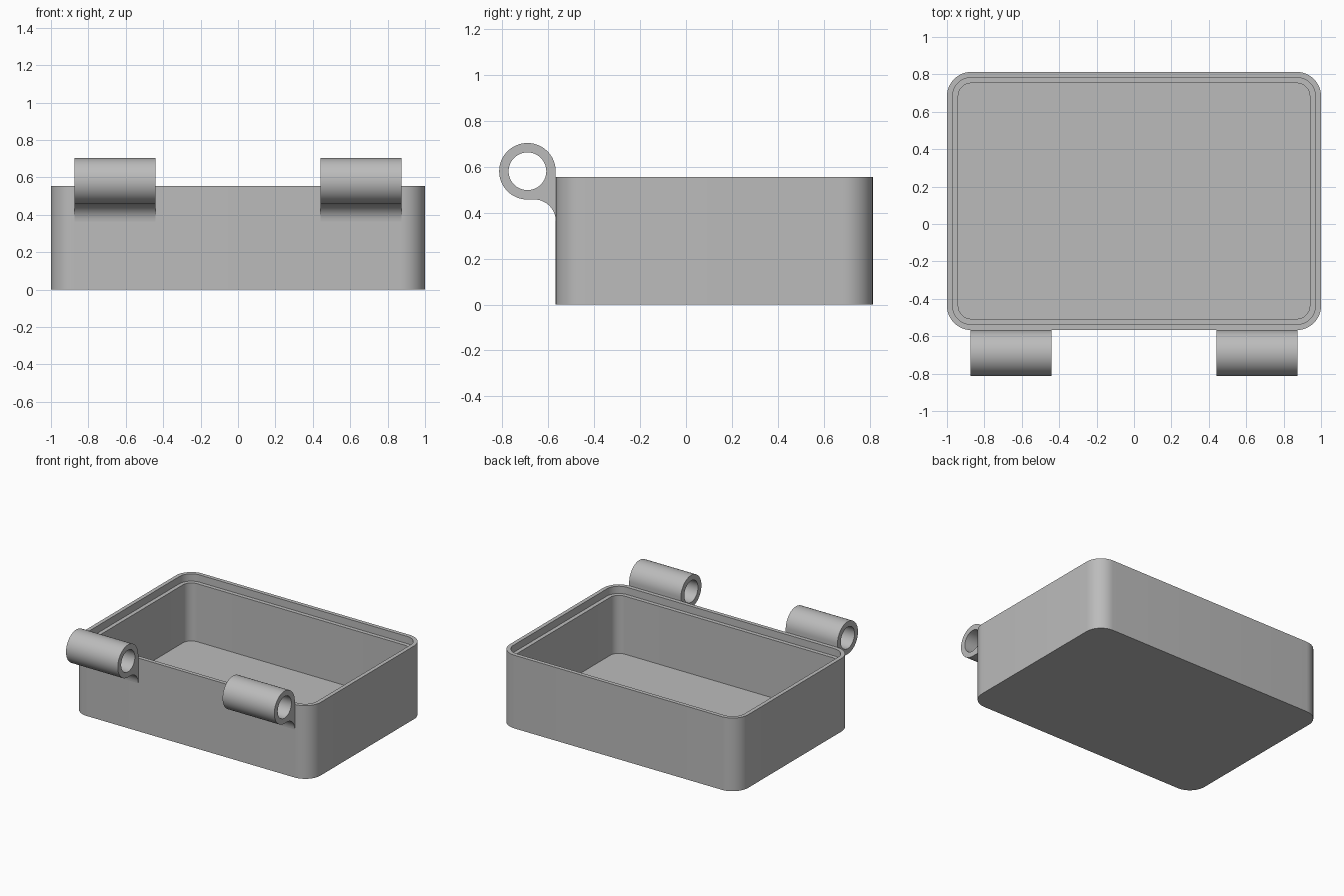
import bpy, bmesh
from math import pi, cos, sin, radians
from mathutils import Vector

cube = bpy.data.objects.get("Cube")
if cube:
    bpy.data.objects.remove(cube, do_unlink=True)

grey = bpy.data.materials.new("plain grey")
grey.use_nodes = True
grey.diffuse_color = (0.5, 0.5, 0.5, 1)
grey.node_tree.nodes["Principled BSDF"].inputs["Base Color"].default_value = (0.5, 0.5, 0.5, 1)

FRONT, BACK, HEIGHT, CORNER = -0.567, 0.813, 0.555, 0.13
LIP, WALL, LEDGE_Z, FLOOR_Z = 0.03, 0.06, 0.50, 0.06


def smooth(obj):
    bpy.ops.object.select_all(action='DESELECT')
    obj.select_set(True)
    bpy.context.view_layer.objects.active = obj
    bpy.ops.object.shade_smooth_by_angle(angle=radians(30))


def arc(centre, radius, start, end, steps):
    return [(centre[0] + radius * cos(start + (end - start) * i / steps),
             centre[1] + radius * sin(start + (end - start) * i / steps))
            for i in range(steps + 1)]


def rounded_outline(inset):
    """Rounded rectangle, moved inwards by inset."""
    x, points = 1 - CORNER, []
    low, high = FRONT + CORNER, BACK - CORNER
    for i, centre in enumerate([(x, high), (-x, high), (-x, low), (x, low)]):
        points += arc(centre, CORNER - inset, i * pi / 2, (i + 1) * pi / 2, 12)
    return points


# Open tray: outer wall, rim, ledge, inner wall and floor as stacked outlines
bm = bmesh.new()
levels = [(0, 0), (0, HEIGHT), (LIP, HEIGHT), (LIP, LEDGE_Z), (WALL, LEDGE_Z), (WALL, FLOOR_Z)]
rings = [[bm.verts.new((x, y, z)) for x, y in rounded_outline(inset)] for inset, z in levels]
for a, b in zip(rings, rings[1:]):
    for i in range(len(a)):
        j = (i + 1) % len(a)
        bm.faces.new((a[i], a[j], b[j], b[i]))
bm.faces.new(rings[0][::-1])
bm.faces.new(rings[-1])
bmesh.ops.recalc_face_normals(bm, faces=bm.faces)
mesh = bpy.data.meshes.new("tray")
bm.to_mesh(mesh)
bm.free()
tray = bpy.data.objects.new("tray", mesh)
bpy.context.collection.objects.link(tray)
mesh.materials.append(grey)
smooth(tray)

# Hinge knuckles: side profile with a pin hole, blended into the wall by a fillet
PIN = (-0.69, 0.58)
RADIUS, HOLE, FILLET = 0.123, 0.082, 0.093
fillet_centre = (FRONT - FILLET, PIN[1] - RADIUS - FILLET)
profile = arc(PIN, RADIUS, 0, 1.5 * pi, 48)
profile += arc(fillet_centre, FILLET, pi / 2, 0, 12)
profile += [(FRONT + 0.01, fillet_centre[1]), (FRONT + 0.01, HEIGHT - 0.002), (FRONT, HEIGHT)]
hole = arc(PIN, HOLE, 0, 2 * pi, 64)[:-1]


def knuckle(name, x):
    curve = bpy.data.curves.new(name, 'CURVE')
    curve.dimensions = '2D'
    curve.fill_mode = 'BOTH'
    curve.extrude = 0.217
    for outline in (profile, hole):
        spline = curve.splines.new('POLY')
        spline.points.add(len(outline) - 1)
        for point, (y, z) in zip(spline.points, outline):
            point.co = (y, z, 0, 1)
        spline.use_cyclic_u = True
    obj = bpy.data.objects.new(name, curve)
    obj.location.x = x
    obj.rotation_euler = (pi / 2, 0, pi / 2)
    bpy.context.collection.objects.link(obj)
    bpy.ops.object.select_all(action='DESELECT')
    obj.select_set(True)
    bpy.context.view_layer.objects.active = obj
    bpy.ops.object.convert(target='MESH')
    obj = bpy.context.view_layer.objects.active
    bm = bmesh.new()
    bm.from_mesh(obj.data)
    bmesh.ops.remove_doubles(bm, verts=bm.verts, dist=0.0005)
    bmesh.ops.recalc_face_normals(bm, faces=bm.faces)
    bm.to_mesh(obj.data)
    bm.free()
    obj.data.materials.clear()
    obj.data.materials.append(grey)
    smooth(obj)


for side, sign in (("left", 1), ("right", -1)):
    knuckle(side + "_hinge_knuckle", sign * 0.657)
